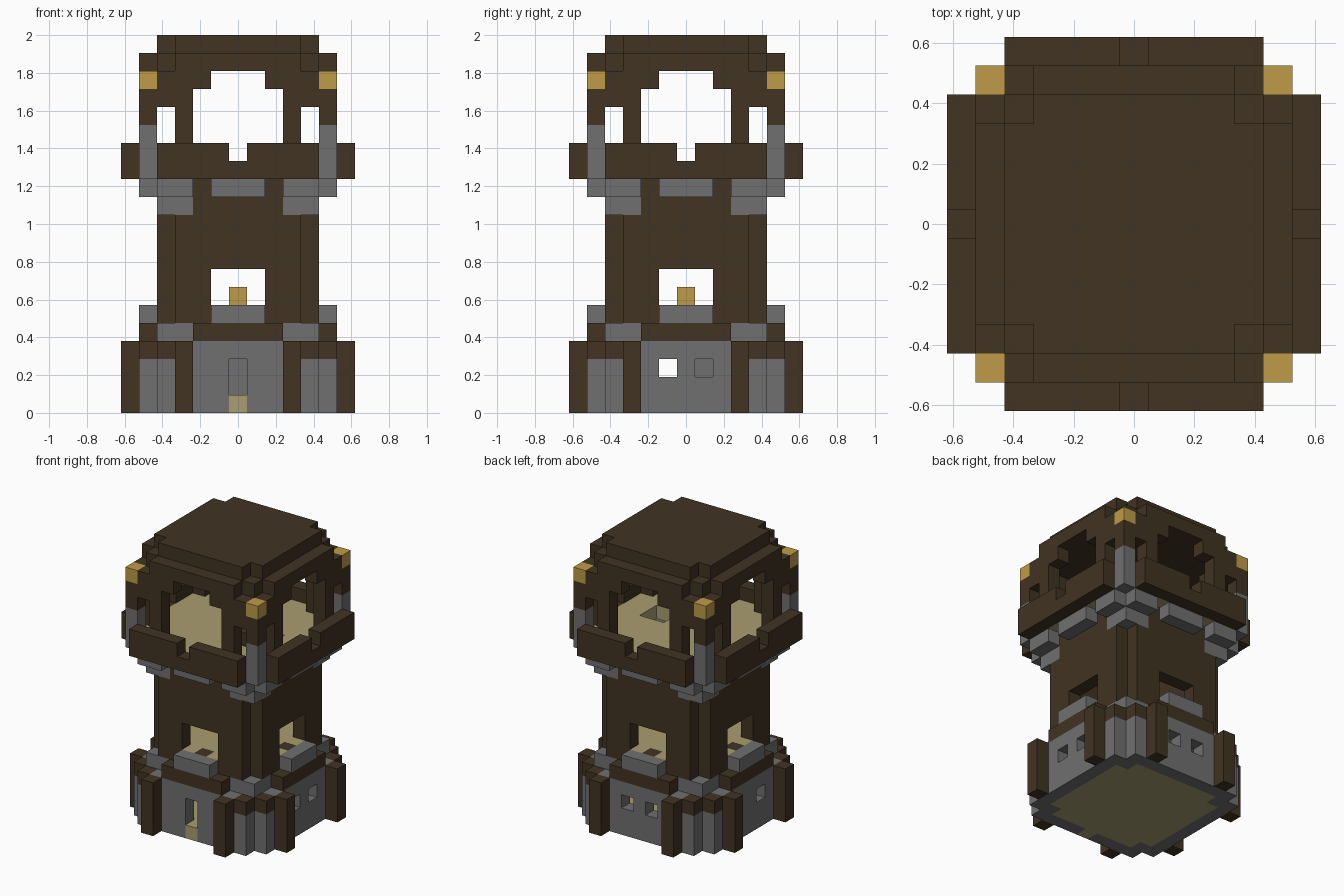
import bpy
import bmesh
from itertools import product
from mathutils import Vector

if "Cube" in bpy.data.objects:
    bpy.data.objects.remove(bpy.data.objects["Cube"], do_unlink=True)

UNIT = 2 / 21  # size of one block


def material(name, rgb):
    mat = bpy.data.materials.new(name)
    mat.use_nodes = True
    mat.diffuse_color = (*rgb, 1)
    mat.node_tree.nodes["Principled BSDF"].inputs["Base Color"].default_value = (*rgb, 1)
    return mat


WOOD = material("dark_wood", (0.052, 0.033, 0.016))
STONE = material("grey_stone", (0.162, 0.162, 0.162))
PLANK = material("pale_planks", (0.40, 0.34, 0.165))
GLOW = material("lantern_gold", (0.52, 0.33, 0.063))

blocks = {}  # block position -> (part name, material)


def span(v):
    return range(v[0], v[1] + 1) if isinstance(v, tuple) else (v,)


def put(part, mat, xs, ys, zs, around=True):
    """Fill a box of blocks, repeated on all four sides; no material carves it."""
    for x, y, z in product(span(xs), span(ys), span(zs)):
        spots = {(x, y)}
        if around:
            spots = {(a * i, b * j) for a, b in ((x, y), (y, x))
                     for i in (-1, 1) for j in (-1, 1)}
        for a, b in spots:
            if mat:
                blocks[a, b, z] = (part, mat)
            else:
                blocks.pop((a, b, z), None)


# Stone base with stepped corners and timber posts
put("ground_floor", PLANK, (0, 4), (0, 4), 0)
put("base_wall", STONE, (0, 3), 5, (0, 3))
put("base_corner", STONE, 4, 5, (0, 2))
put("base_corner_cap", WOOD, 4, 5, 3)
put("base_corner", STONE, 4, 4, (0, 4))
put("base_post", WOOD, 3, 6, (0, 3))
put("base_ledge", WOOD, (0, 2), 5, 4)

# Door and small base windows
put("", None, 0, -5, (1, 2), False)
put("ground_floor", PLANK, 0, -5, 0, False)
for side in (-1, 1):
    put("", None, 5, side, 2, False)
    put("", None, side, 5, 2, False)
put("", None, -5, -1, 2, False)

# Timber shaft, middle room and its windows
put("shaft", WOOD, (0, 3), 4, (4, 12))
put("base_corner", STONE, 3, 4, 4)
put("room_floor", PLANK, (0, 3), (0, 3), 5)
put("room_floor", PLANK, 1, 4, 5)
put("window_sill", STONE, (0, 1), 5, 5)
put("", None, (0, 1), 4, (6, 7))
put("room_lantern", GLOW, 0, 0, 6)

# Corbels under the lookout
put("corbel", STONE, (3, 4), 4, 11)
put("corbel", STONE, 4, 4, 12)
put("corbel", STONE, (3, 4), 5, 12)
put("corbel", STONE, (0, 1), 5, 12)

# Lookout deck, stair opening and parapet
put("deck", PLANK, (0, 5), (0, 5), 13)
put("", None, (2, 3), (-1, 0), 13, False)
put("stair_landing", STONE, (2, 3), (-1, 0), 12, False)
put("deck_lantern", GLOW, 1, -2, 14, False)
put("deck_crate", WOOD, 2, -2, 14, False)
put("parapet", WOOD, (0, 4), 6, (13, 14))
put("", None, 0, 6, 14)

# Corner columns with lanterns
put("corner_column", STONE, 5, 5, (13, 15))
put("corner_post", WOOD, 5, 5, (16, 17))
put("corner_lantern", GLOW, 5, 5, 18)

# Roof posts, arched braces and stepped roof
put("roof_post", WOOD, 3, 5, (14, 18))
put("roof_brace", WOOD, 4, 5, (17, 18))
put("roof_brace", WOOD, 2, 5, 18)
put("roof", WOOD, (0, 4), (0, 4), (19, 20))
put("roof", WOOD, (0, 3), 5, 19)
put("", None, 4, 4, 20)

# Turn each part's exposed block faces into one clean mesh
parts = {}
for pos, (part, mat) in blocks.items():
    parts.setdefault((part, mat), []).append(pos)

for (part, mat), cells in parts.items():
    bm = bmesh.new()
    for cell in cells:
        for axis, sign in product(range(3), (-1, 1)):
            n = Vector((0, 0, 0))
            n[axis] = sign
            if tuple(int(c + d) for c, d in zip(cell, n)) in blocks:
                continue
            u = Vector((0, 0, 0))
            u[(axis + 1) % 3] = 1
            v = n.cross(u)
            mid = Vector(cell) + Vector((0, 0, 0.5)) + n / 2
            bm.faces.new([bm.verts.new((mid + (u * i + v * j) / 2) * UNIT)
                          for i, j in ((-1, -1), (1, -1), (1, 1), (-1, 1))])
    bmesh.ops.remove_doubles(bm, verts=bm.verts, dist=0.001)
    bmesh.ops.dissolve_limit(bm, angle_limit=0.01, verts=bm.verts, edges=bm.edges)
    mesh = bpy.data.meshes.new(part)
    bm.to_mesh(mesh)
    bm.free()
    mesh.materials.append(mat)
    bpy.context.collection.objects.link(bpy.data.objects.new(part, mesh))
